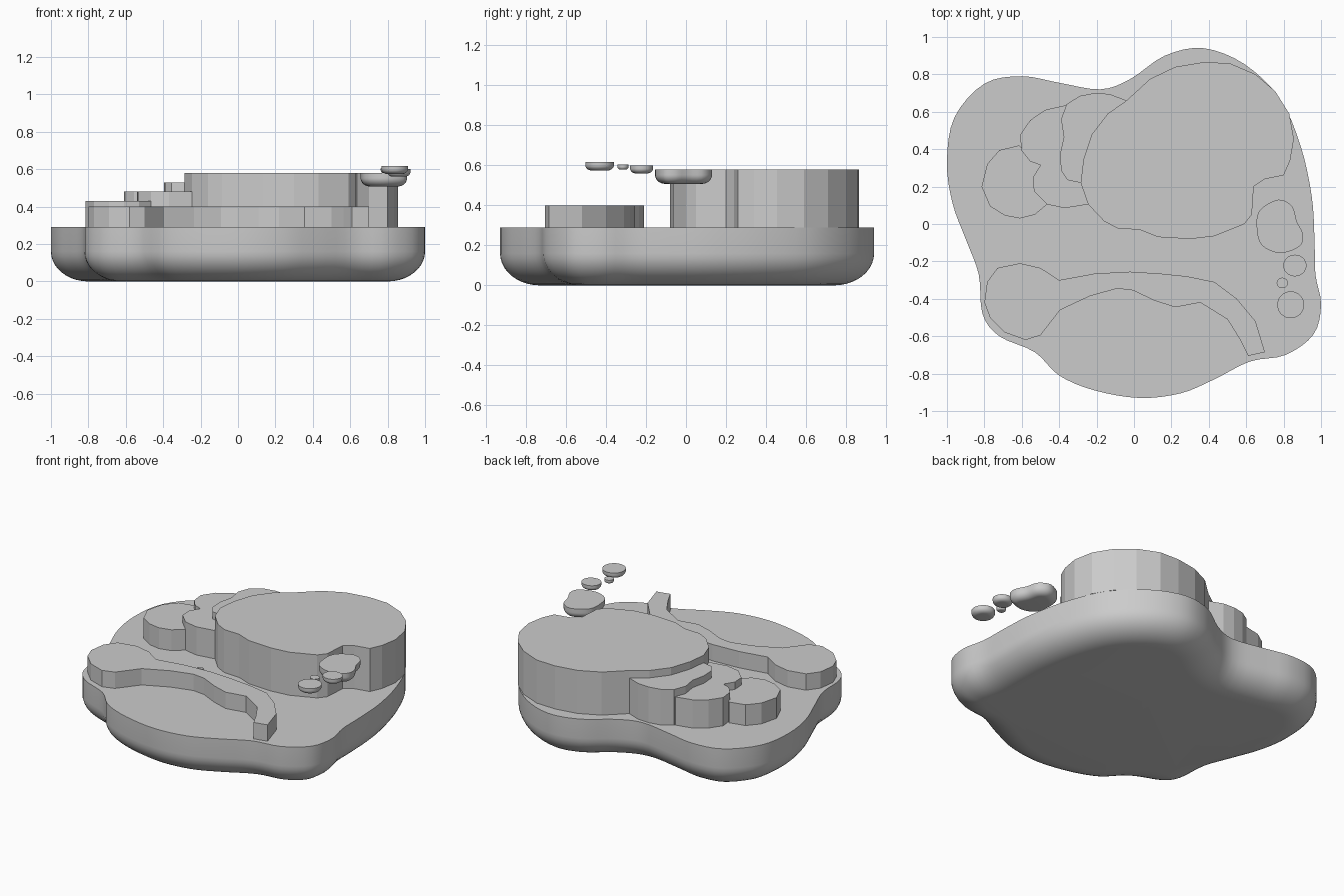
import bpy, bmesh, math
from mathutils import Vector

if "Cube" in bpy.data.objects:
    bpy.data.objects.remove(bpy.data.objects["Cube"])


def spline(pts, sub):
    """Closed Catmull-Rom curve through 2D points."""
    p = [Vector(q) for q in pts]
    n, out = len(p), []
    for i in range(n):
        a, b, c, d = p[i - 1], p[i], p[(i + 1) % n], p[(i + 2) % n]
        for k in range(sub):
            t = k / sub
            out.append(0.5 * (2 * b + (c - a) * t + (2 * a - 5 * b + 4 * c - d) * t * t
                              + (3 * b - a - 3 * c + d) * t ** 3))
    return out


def loft(name, rings, smooth=False):
    """Bridge rings of 3D points and cap both ends."""
    bm = bmesh.new()
    vs = [[bm.verts.new(p) for p in r] for r in rings]
    n = len(vs[0])
    for lo, hi in zip(vs, vs[1:]):
        for i in range(n):
            j = (i + 1) % n
            bm.faces.new((lo[i], lo[j], hi[j], hi[i]))
    bm.faces.new(vs[0])
    bm.faces.new(vs[-1])
    bmesh.ops.recalc_face_normals(bm, faces=bm.faces)
    me = bpy.data.meshes.new(name)
    bm.to_mesh(me)
    bm.free()
    ob = bpy.data.objects.new(name, me)
    bpy.context.collection.objects.link(ob)
    if smooth:
        bpy.ops.object.select_all(action='DESELECT')
        ob.select_set(True)
        bpy.context.view_layer.objects.active = ob
        bpy.ops.object.shade_smooth_by_angle(angle=math.radians(40))
    return ob


def prism(name, pts, z1, z0=0.29):
    return loft(name, [[(x, y, z) for x, y in pts] for z in (z0, z1)])


def pebble(name, pts, z0, z1, inset, height, sub=4):
    """Flat-topped blob whose lower edge rounds inwards."""
    p = spline(pts, sub)
    n = len(p)
    nor = []
    for i in range(n):
        t = (p[(i + 1) % n] - p[i - 1]).normalized()
        nor.append(Vector((-t.y, t.x)))
    area = sum(p[i - 1].cross(p[i]) for i in range(n))
    if area < 0:
        nor = [-v for v in nor]
    for _ in range(4):
        nor = [(nor[i - 1] + nor[i] * 2 + nor[(i + 1) % n]).normalized() for i in range(n)]
    rings = []
    for k in range(11):
        a = math.pi / 2 * k / 10
        d, z = inset * (1 - math.sin(a)), z0 + height * (1 - math.cos(a))
        rings.append([(q.x + v.x * d, q.y + v.y * d, z) for q, v in zip(p, nor)])
    rings.append([(q.x, q.y, z1) for q in p])
    return loft(name, rings, True)


def oval(x, y, rx, ry, n=10):
    return [(x + rx * math.cos(2 * math.pi * i / n), y + ry * math.sin(2 * math.pi * i / n))
            for i in range(n)]


# Base slab
pebble("base", [
    (-1, .33), (-.96, .57), (-.8, .75), (-.6, .79), (-.4, .755), (-.18, .72), (-.02, .775),
    (.165, .9), (.37, .94), (.59, .855), (.78, .67), (.89, .42), (.95, .15), (.965, -.08),
    (.97, -.27), (1, -.43), (.96, -.59), (.81, -.7), (.62, -.735), (.43, -.83), (.25, -.905),
    (.03, -.93), (-.21, -.89), (-.4, -.81), (-.53, -.685), (-.72, -.6), (-.81, -.48),
    (-.83, -.27), (-.9, -.08), (-.97, .11)], 0, .29, .2, .16)

# Tall plateau
prism("plateau", [
    (-.04, .66), (.085, .775), (.22, .84), (.37, .865), (.51, .86), (.65, .8), (.755, .71),
    (.83, .59), (.855, .455), (.835, .34), (.8, .26), (.7, .24), (.64, .2), (.63, .05),
    (.59, 0), (.43, -.065), (.3, -.08), (.13, -.07), (.03, -.03), (-.085, -.025),
    (-.16, .015), (-.245, .105), (-.285, .22), (-.27, .345), (-.225, .48), (-.14, .59)], .58)

# Steps descending to the left
prism("step_high", [
    (-.04, .66), (-.13, .695), (-.21, .7), (-.29, .685), (-.36, .64), (-.39, .56),
    (-.375, .465), (-.395, .375), (-.39, .285), (-.355, .235), (-.285, .22), (0, .3), (.02, .6)], .53)
prism("step_middle", [
    (-.365, .635), (-.475, .61), (-.555, .555), (-.61, .475), (-.6, .39), (-.555, .335),
    (-.5, .315), (-.54, .25), (-.535, .175), (-.465, .105), (-.37, .085), (-.245, .105),
    (-.1, .2), (-.2, .5)], .48)
prism("step_low", [
    (-.615, .42), (-.72, .395), (-.785, .32), (-.815, .2), (-.77, .095), (-.69, .045),
    (-.61, .03), (-.53, .05), (-.465, .105), (-.42, .2), (-.46, .3), (-.56, .37)], .43)

# Curved front ridge
prism("front_ridge", [
    (-.8, -.42), (-.785, -.31), (-.73, -.235), (-.61, -.21), (-.5, -.235), (-.4, -.3),
    (-.21, -.265), (-.02, -.255), (.14, -.265), (.285, -.28), (.43, -.31), (.55, -.4),
    (.65, -.52), (.7, -.685), (.61, -.705), (.565, -.615), (.5, -.51), (.355, -.42),
    (.22, -.445), (.11, -.41), (-.005, -.355), (-.09, -.345), (-.235, -.385), (-.395, -.46),
    (-.5, -.595), (-.58, -.62), (-.69, -.58), (-.77, -.5)], .40)

# Floating pebbles
pebble("pebble_large", [
    (.77, .13), (.845, .095), (.87, .015), (.903, -.055), (.885, -.12), (.78, -.155),
    (.685, -.115), (.657, -.03), (.67, .07)], .508, .58, .05, .045)
pebble("pebble_medium", oval(.86, -.222, .062, .058), .56, .6, .03, .025)
pebble("pebble_tiny", oval(.793, -.315, .03, .028), .58, .605, .012, .015)
pebble("pebble_front", oval(.838, -.432, .072, .072), .574, .617, .035, .028)

# Tiny chip on the slab
prism("chip", oval(-.235, -.06, .025, .012, 6), .294, .28)
